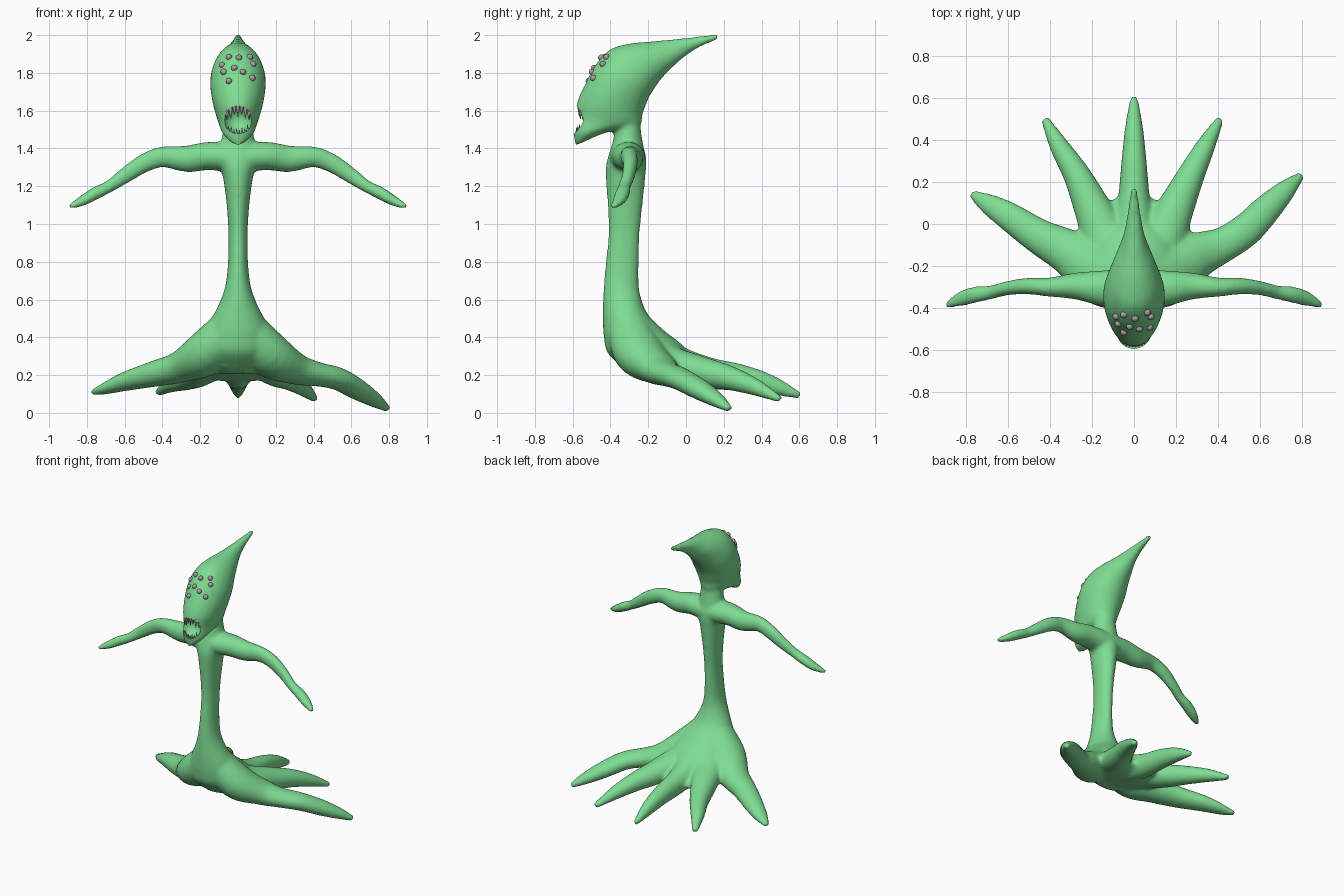
import bpy, bmesh, math
from mathutils import Vector, Matrix

if "Cube" in bpy.data.objects:
    bpy.data.objects.remove(bpy.data.objects["Cube"])


def material(name, rgb):
    m = bpy.data.materials.new(name)
    m.diffuse_color = (*rgb, 1)
    m.use_nodes = True
    m.node_tree.nodes["Principled BSDF"].inputs["Base Color"].default_value = m.diffuse_color
    return m


GREEN = material("green skin", (0.21, 0.72, 0.29))
EYE = material("eye grey", (0.42, 0.34, 0.38))
TOOTH = material("tooth grey", (0.46, 0.41, 0.42))


def finish(bm, name, mat):
    bmesh.ops.recalc_face_normals(bm, faces=bm.faces)
    me = bpy.data.meshes.new(name)
    bm.to_mesh(me)
    bm.free()
    ob = bpy.data.objects.new(name, me)
    bpy.context.collection.objects.link(ob)
    me.materials.append(mat)
    me.shade_smooth()
    return ob


def refine(rows, steps=5):
    """Catmull-Rom through rows of numbers."""
    rows = [Vector(r) for r in rows]
    out = []
    for i in range(len(rows) - 1):
        a, b = rows[max(i - 1, 0)], rows[i]
        c, d = rows[i + 1], rows[min(i + 2, len(rows) - 1)]
        for s in range(steps):
            t = s / steps
            out.append(0.5 * (2 * b + (c - a) * t + (2 * a - 5 * b + 4 * c - d) * t * t
                              + (3 * b - a - 3 * c + d) * t ** 3))
    return out + [rows[-1]]


def skin(bm, rings, n=24):
    """Closed loft through elliptical rings (centre, axis u, axis v)."""
    loops = []
    for c, u, v in rings:
        loops.append([bm.verts.new(c + u * math.cos(k * math.tau / n) + v * math.sin(k * math.tau / n))
                      for k in range(n)])
    for a, b in zip(loops, loops[1:]):
        for k in range(n):
            bm.faces.new((a[k], a[(k + 1) % n], b[(k + 1) % n], b[k]))
    bm.faces.new(loops[0][::-1])
    bm.faces.new(loops[-1])


def profile_loft(bm, rows):
    """Rows: front y, front z, back y, back z, half width."""
    rings = []
    for y0, z0, y1, z1, w in refine(rows):
        f, b = Vector((0, y0, z0)), Vector((0, y1, z1))
        rings.append(((f + b) / 2, Vector((w, 0, 0)), (f - b) / 2))
    skin(bm, rings)


def tube(bm, rows):
    """Rows: x, y, z, half width, half height."""
    rows = refine(rows)
    pts = [Vector(r[:3]) for r in rows]
    rings = []
    for i, r in enumerate(rows):
        t = (pts[min(i + 1, len(pts) - 1)] - pts[max(i - 1, 0)]).normalized()
        side = t.cross(Vector((0, 0, 1))).normalized()
        rings.append((pts[i], side * r[3], side.cross(t) * r[4]))
    skin(bm, rings)


bm = bmesh.new()
# head sweeping back into a horn
profile_loft(bm, [
    (-.585, 1.415, -.53, 1.44, .035), (-.595, 1.48, -.42, 1.485, .085),
    (-.59, 1.56, -.25, 1.52, .105), (-.575, 1.65, -.23, 1.58, .128),
    (-.53, 1.75, -.20, 1.66, .145), (-.475, 1.85, -.165, 1.72, .145),
    (-.40, 1.925, -.12, 1.78, .122), (-.30, 1.955, -.06, 1.84, .09),
    (-.18, 1.967, 0, 1.89, .056), (0, 1.985, .07, 1.935, .033),
    (.17, 2.008, .165, 1.975, .016)])
# neck, trunk and flared base
profile_loft(bm, [
    (-.37, 1.58, -.25, 1.6, .07), (-.385, 1.45, -.235, 1.47, .085),
    (-.42, 1.33, -.21, 1.33, .1), (-.425, 1.25, -.215, 1.25, .08),
    (-.415, 1.1, -.23, 1.1, .06), (-.41, .95, -.245, .95, .051),
    (-.425, .8, -.25, .8, .053), (-.435, .68, -.25, .68, .066),
    (-.44, .58, -.235, .6, .095), (-.44, .48, -.2, .52, .14),
    (-.435, .4, -.12, .44, .18), (-.41, .31, 0, .34, .21),
    (-.3, .21, .08, .2, .16)])
# arms
for s in (-1, 1):
    tube(bm, [(s * x, y, z, w, h) for x, y, z, w, h in [
        (0, -.31, 1.35, .1, .08), (.15, -.305, 1.36, .085, .075),
        (.27, -.295, 1.345, .065, .07), (.4, -.3, 1.355, .046, .055),
        (.5, -.295, 1.32, .04, .05), (.6, -.305, 1.255, .034, .042),
        (.68, -.325, 1.2, .033, .033), (.75, -.335, 1.165, .039, .034),
        (.82, -.355, 1.125, .036, .028), (.892, -.388, 1.09, .015, .014)]])
# fan of five tapering legs
tube(bm, [(0, -.32, .5, .1, .1), (.15, -.25, .32, .14, .12), (.3, -.15, .235, .11, .085),
          (.42, -.1, .205, .085, .065), (.53, -.03, .18, .08, .06), (.63, .07, .125, .07, .055),
          (.72, .16, .07, .05, .04), (.795, .232, .02, .02, .018)])
tube(bm, [(0, -.32, .5, .1, .1), (-.15, -.25, .33, .14, .12), (-.3, -.14, .245, .11, .085),
          (-.45, -.06, .205, .085, .068), (-.6, .04, .165, .068, .05),
          (-.7, .1, .13, .048, .032), (-.775, .145, .107, .018, .015)])
for s, dx, dz in ((1, 0, 0), (-1, .015, .035)):
    tube(bm, [(0, -.3, .4, .1, .1), (s * .12, -.1, .28, .11, .085), (s * .2, .08, .22, .088, .08),
              (s * .27, .23, .185, .066, .065), (s * (.34 + dx), .37, .135 + dz / 2, .047, .045),
              (s * (.41 + dx), .5, .07 + dz, .02, .018)])
tube(bm, [(0, -.3, .45, .1, .1), (0, -.22, .36, .12, .12), (0, -.1, .28, .11, .1),
          (0, .1, .215, .078, .085), (0, .3, .185, .06, .07),
          (0, .46, .145, .043, .05), (0, .605, .09, .018, .018)])
# web joining the legs
tube(bm, [(0, -.3, .33, .2, .1), (0, -.15, .275, .3, .085), (0, -.03, .235, .27, .07),
          (0, .06, .215, .17, .05), (0, .12, .2, .1, .03)])
body = finish(bm, "creature_body", GREEN)


def apply(ob, kind, **props):
    mod = ob.modifiers.new(kind, kind)
    for k, v in props.items():
        setattr(mod, k, v)
    bpy.context.view_layer.objects.active = ob
    bpy.ops.object.modifier_apply(modifier=mod.name)


# fuse the parts into one skin
apply(body, 'REMESH', mode='VOXEL', voxel_size=0.011, use_smooth_shade=True)
apply(body, 'SMOOTH', factor=0.5, iterations=10)
bpy.context.view_layer.update()


def face_point(x, z):
    hit, loc, nor, _ = body.ray_cast(Vector((x, -2, z)), Vector((0, 1, 0)))
    return loc if hit else Vector((x, -.55, z))


# eyes
bm = bmesh.new()
for x, z in [(-.048, 1.884), (.005, 1.88), (.063, 1.884), (-.085, 1.842), (.08, 1.847),
             (-.02, 1.826), (-.075, 1.805), (.026, 1.805), (.075, 1.773), (-.048, 1.757)]:
    bmesh.ops.create_uvsphere(bm, u_segments=16, v_segments=10, radius=.017,
                              matrix=Matrix.Translation(face_point(x, z)))
finish(bm, "eyes", EYE)

# teeth following the rim of the mouth
MZ, MR = 1.55, .075


def teeth(name, count, spread, length, radius, up):
    bm = bmesh.new()
    for i in range(count):
        x = spread * (2 * i / (count - 1) - 1)
        long = length * (1 if i % 2 else .8)
        z = MZ + up * (MR * math.sqrt(1 - (x / MR) ** 2) + .008)
        p = face_point(x, z) + Vector((0, .012, -up * long / 2))
        turn = Matrix.Rotation(math.pi if up > 0 else 0, 4, 'X')
        bmesh.ops.create_cone(bm, cap_ends=True, segments=10, radius1=radius, radius2=.001,
                              depth=long, matrix=Matrix.Translation(p) @ turn)
    ob = finish(bm, name, TOOTH)
    bpy.context.view_layer.objects.active = ob
    ob.select_set(True)
    bpy.ops.object.shade_smooth_by_angle(angle=math.radians(50))
    ob.select_set(False)


teeth("upper_teeth", 7, .058, .068, .012, 1)
teeth("lower_teeth", 8, .05, .042, .008, -1)

# carve the mouth
bm = bmesh.new()
bmesh.ops.create_uvsphere(bm, u_segments=32, v_segments=20, radius=MR,
                          matrix=Matrix.Translation((0, -.57, MZ)))
cutter = finish(bm, "mouth_cutter", GREEN)
apply(body, 'BOOLEAN', object=cutter, operation='DIFFERENCE', solver='EXACT')
bpy.data.objects.remove(cutter)
body.select_set(True)
bpy.context.view_layer.objects.active = body
bpy.ops.object.shade_smooth_by_angle(angle=math.radians(45))
